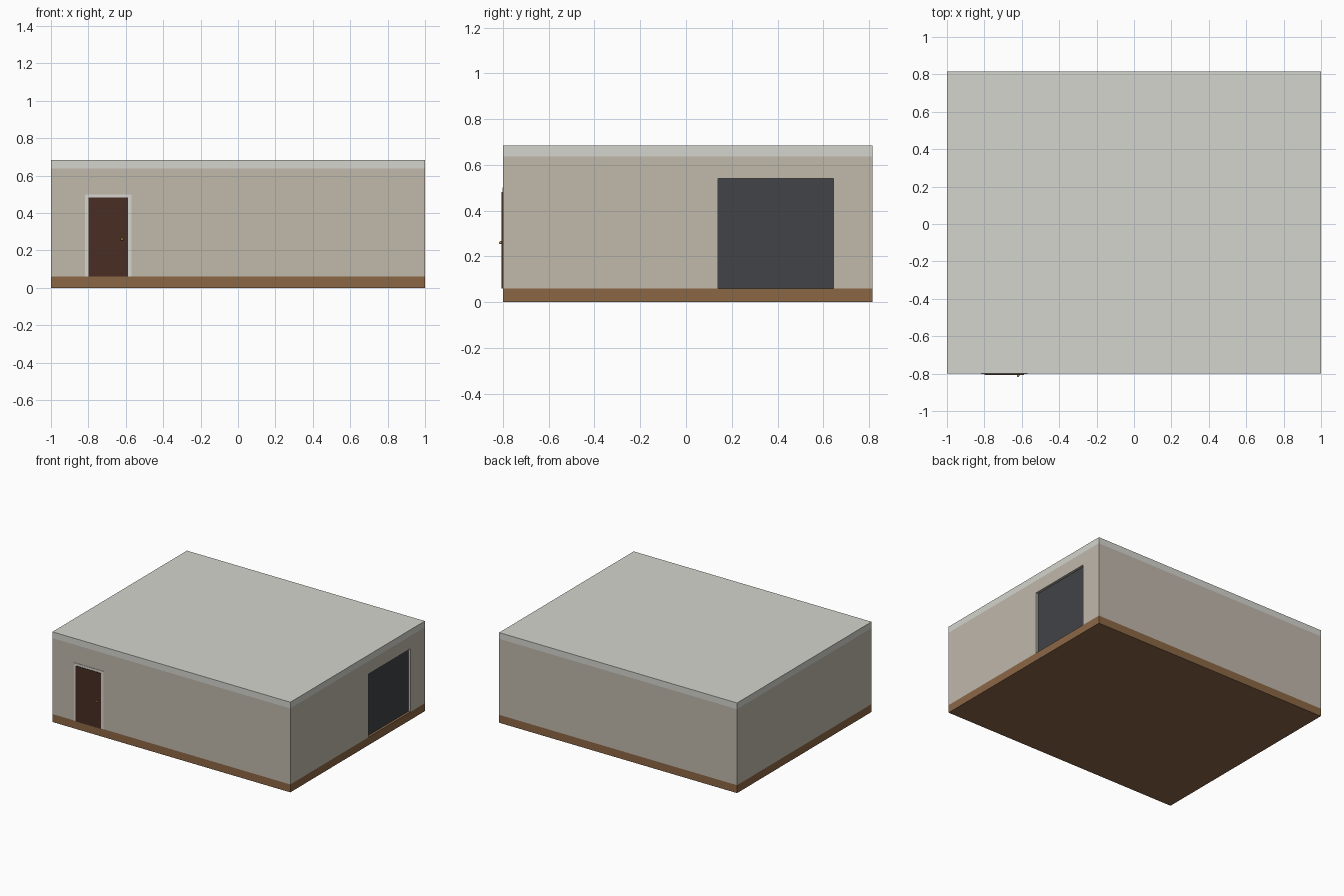
import bpy, bmesh

if "Cube" in bpy.data.objects:
    bpy.data.objects.remove(bpy.data.objects["Cube"])

X, Y0, Y1 = 1.0, -0.80, 0.815        # outer footprint
Z_FLOOR, Z_WALL, Z_TOP = 0.06, 0.637, 0.685
T = 0.04                             # wall thickness


def material(name, rgb):
    m = bpy.data.materials.new(name)
    m.diffuse_color = (*rgb, 1)
    m.use_nodes = True
    m.node_tree.nodes["Principled BSDF"].inputs["Base Color"].default_value = m.diffuse_color
    return m


WOOD = material("floor_wood", (0.26, 0.135, 0.06))
PLASTER = material("wall_plaster", (0.53, 0.48, 0.41))
WHITE = material("ceiling_white", (0.66, 0.66, 0.62))
TRIM = material("trim_white", (0.68, 0.66, 0.61))
DARK_WOOD = material("door_wood", (0.065, 0.027, 0.016))
GLASS = material("dark_glass", (0.053, 0.056, 0.063))
BRASS = material("brass", (0.5, 0.33, 0.09))


def finish(name, bm, mat):
    bmesh.ops.recalc_face_normals(bm, faces=bm.faces)
    me = bpy.data.meshes.new(name)
    bm.to_mesh(me)
    bm.free()
    me.materials.append(mat)
    ob = bpy.data.objects.new(name, me)
    bpy.context.collection.objects.link(ob)
    return ob


def prism(name, points, offset, mat):
    """Extrude a flat outline along an offset vector."""
    bm = bmesh.new()
    face = bm.faces.new([bm.verts.new(p) for p in points])
    new = bmesh.ops.extrude_face_region(bm, geom=[face])["geom"]
    bmesh.ops.translate(bm, vec=offset,
                        verts=[g for g in new if isinstance(g, bmesh.types.BMVert)])
    if not any(f is face for f in bm.faces):
        bm.faces.new([v for v in bm.verts][:len(points)])
    return finish(name, bm, mat)


def box(name, lo, hi, mat):
    bm = bmesh.new()
    bmesh.ops.create_cube(bm, size=1)
    for v in bm.verts:
        v.co = [(hi if c > 0 else lo)[i] for i, c in enumerate(v.co)]
    return finish(name, bm, mat)


def arch(y_a, y_b, top, a, b, height):
    """Outline of an upside-down U: outer span a-b, opening y_a-y_b."""
    z = Z_FLOOR
    return [(a, z), (a, height), (b, height), (b, z), (y_b, z), (y_b, top), (y_a, top), (y_a, z)]


# Floor and ceiling slabs
box("floor", (-X, Y0, 0), (X, Y1, Z_FLOOR), WOOD)
box("ceiling", (-X, Y0, Z_WALL), (X, Y1, Z_TOP), WHITE)

# Plain walls
box("left_wall", (-X, Y0, Z_FLOOR), (-X + T, Y1, Z_WALL), PLASTER)
for name, y in (("front_wall", Y0), ("back_wall", Y1 - T)):
    box(name, (-X + T, y, Z_FLOOR), (X - T, y + T, Z_WALL), PLASTER)

# Right wall with a floor-standing opening and a recessed glass panel
prism("right_wall", [(X - T, y, z) for y, z in arch(0.14, 0.645, 0.54, Y0, Y1, Z_WALL)],
      (T, 0, 0), PLASTER)
box("glass_panel", (X - 0.025, 0.14, Z_FLOOR), (X - 0.018, 0.645, 0.54), GLASS)

# Entrance door: trim, leaf and knob
prism("door_trim", [(x, Y0 + 0.002, z) for x, z in arch(-0.80, -0.588, 0.482, -0.818, -0.57, 0.5)],
      (0, -0.005, 0), TRIM)
box("door_leaf", (-0.80, -0.807, Z_FLOOR), (-0.588, Y0 + 0.002, 0.482), DARK_WOOD)
bm = bmesh.new()
bmesh.ops.create_uvsphere(bm, u_segments=16, v_segments=8, radius=0.007)
bmesh.ops.translate(bm, verts=bm.verts, vec=(-0.62, -0.81, 0.26))
for f in bm.faces:
    f.smooth = True
finish("door_knob", bm, BRASS)
